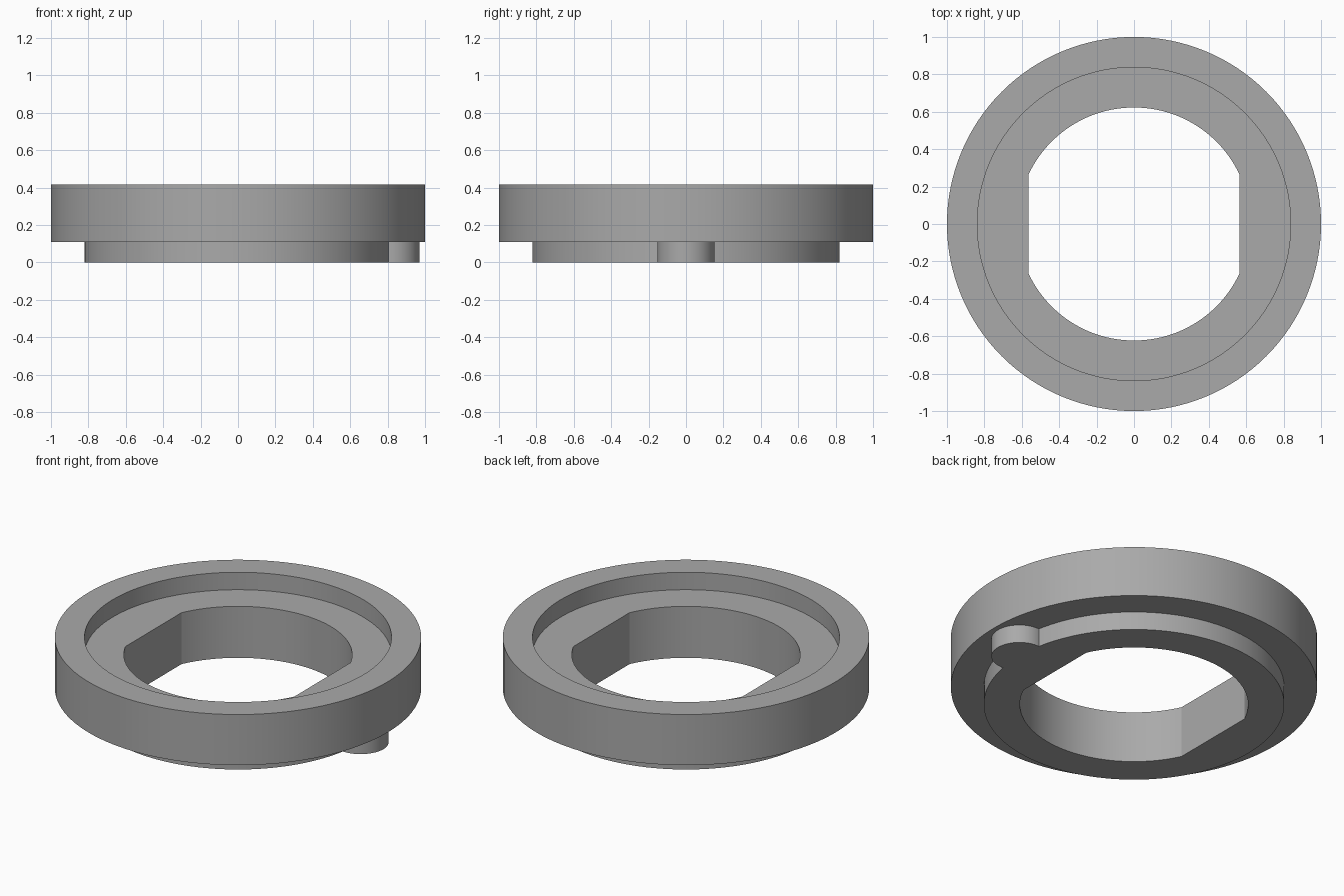
import bpy
import bmesh
from math import cos, sin, pi, acos, radians

cube = bpy.data.objects.get("Cube")
if cube:
    bpy.data.objects.remove(cube, do_unlink=True)

SEGMENTS = 128
HEIGHT, FLOOR, STEP = 0.415, 0.31, 0.11
HOLE_RADIUS, FLAT_X = 0.623, 0.563

grey = bpy.data.materials.new("plain grey")
grey.use_nodes = True
colour = (0.4, 0.4, 0.4, 1)
grey.diffuse_color = colour
grey.node_tree.nodes["Principled BSDF"].inputs["Base Color"].default_value = colour


def prism(name, outline, bottom, top):
    """Solid with a flat outline extruded straight up."""
    bm = bmesh.new()
    base = bm.faces.new([bm.verts.new((x, y, bottom)) for x, y in outline])
    result = bmesh.ops.extrude_face_region(bm, geom=[base])
    for item in result["geom"]:
        if isinstance(item, bmesh.types.BMVert):
            item.co.z = top
    bmesh.ops.recalc_face_normals(bm, faces=bm.faces)
    mesh = bpy.data.meshes.new(name)
    bm.to_mesh(mesh)
    bm.free()
    mesh.materials.append(grey)
    obj = bpy.data.objects.new(name, mesh)
    bpy.context.collection.objects.link(obj)
    return obj


def arc(radius, start=0, end=2 * pi, count=SEGMENTS, centre_x=0):
    return [(centre_x + radius * cos(start + (end - start) * i / count),
             radius * sin(start + (end - start) * i / count)) for i in range(count)]


def combine(target, tool, operation):
    """Apply a boolean and discard the tool."""
    mod = target.modifiers.new(operation.title(), "BOOLEAN")
    mod.operation, mod.solver, mod.object = operation, "EXACT", tool
    bpy.context.view_layer.objects.active = target
    bpy.ops.object.modifier_apply(modifier=mod.name)
    bpy.data.objects.remove(tool, do_unlink=True)


# Wide collar with a stepped boss and round locating peg underneath
ring = prism("flanged_ring", arc(1), STEP, HEIGHT)
combine(ring, prism("lower_boss", arc(0.82), 0, 0.2), "UNION")
combine(ring, prism("locating_peg", arc(0.153, count=48, centre_x=0.817), 0, 0.17), "UNION")

# Shallow round recess in the top
combine(ring, prism("recess_cutter", arc(0.838), FLOOR, HEIGHT + 0.2), "DIFFERENCE")

# Through hole: two arcs joined by flats on the left and right
angle = acos(FLAT_X / HOLE_RADIUS)
upper = arc(HOLE_RADIUS, angle, pi - angle, 48) + [(-FLAT_X, HOLE_RADIUS * sin(angle))]
outline = upper + [(-x, -y) for x, y in upper]
combine(ring, prism("hole_cutter", outline, -0.2, HEIGHT + 0.2), "DIFFERENCE")

bpy.ops.object.select_all(action="DESELECT")
ring.select_set(True)
bpy.context.view_layer.objects.active = ring
bpy.ops.object.shade_smooth_by_angle(angle=radians(20))
